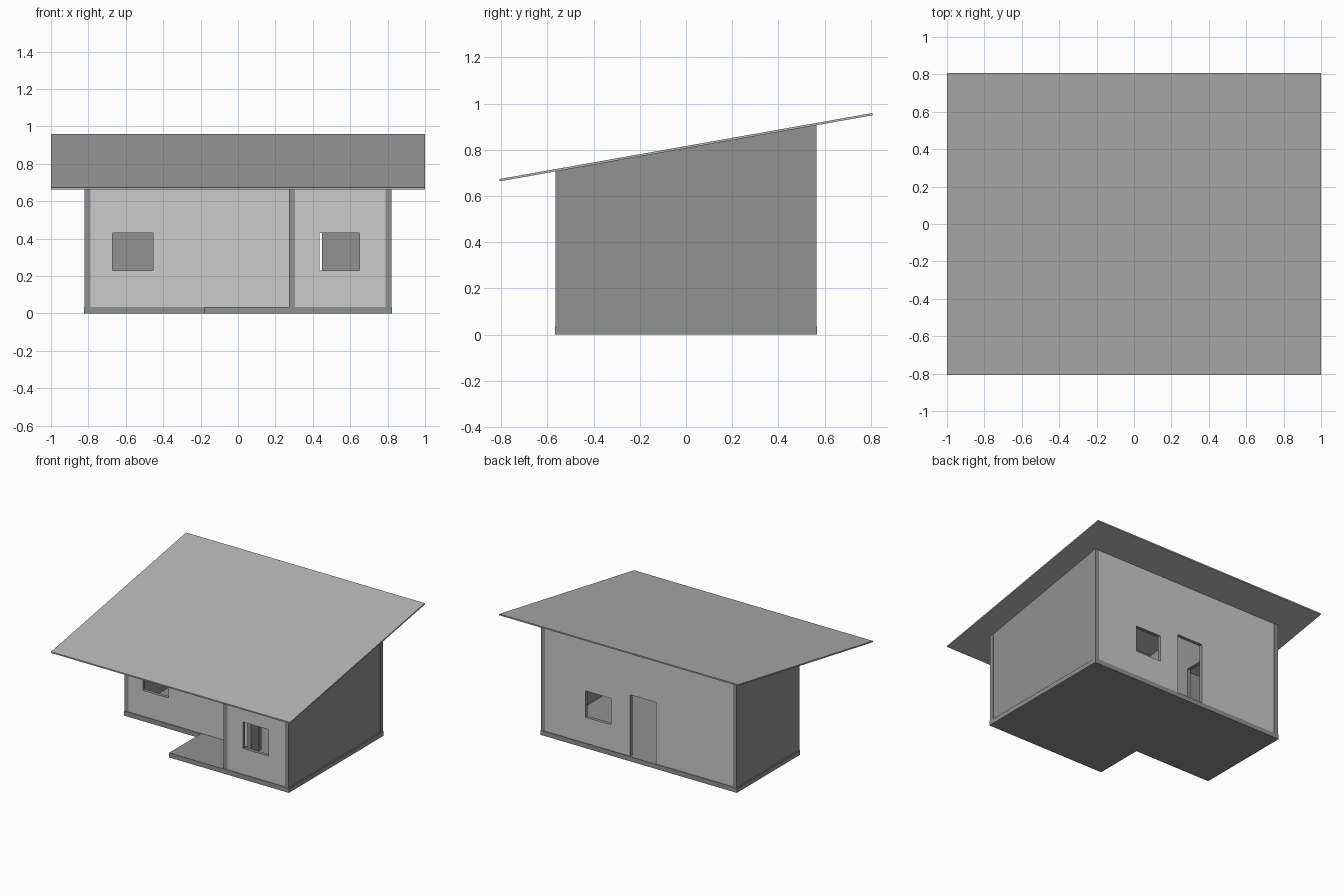
import bpy, bmesh

if "Cube" in bpy.data.objects:
    bpy.data.objects.remove(bpy.data.objects["Cube"])

X, Y = 0.82, 0.564          # outer wall extents
YR = -0.185                 # front face of the recessed wall
XP = 0.29                   # wall between wing and porch
FLOOR, T, IN = 0.035, 0.026, 0.003


def grey(name, v):
    m = bpy.data.materials.new(name)
    m.diffuse_color = (v, v, v, 1)
    m.use_nodes = True
    m.node_tree.nodes["Principled BSDF"].inputs["Base Color"].default_value = m.diffuse_color
    return m


DARK = grey("dark_grey", 0.284)      # frame, slab, side and inside walls
ROOF = grey("roof_grey", 0.46)
MID = grey("mid_grey", 0.64)         # recessed and back facade
LIGHT = grey("light_grey", 0.80)     # wing facade


def roof_z(y):
    return 0.806 + 0.177 * y


def prism(name, outline, bottom, top, mat=DARK):
    """Upright solid over an xy outline; bottom and top give z as functions of y."""
    bm = bmesh.new()
    lo = [bm.verts.new((x, y, bottom(y))) for x, y in outline]
    hi = [bm.verts.new((x, y, top(y))) for x, y in outline]
    bm.faces.new(lo)
    bm.faces.new(hi)
    n = len(outline)
    for i in range(n):
        j = (i + 1) % n
        bm.faces.new((lo[i], lo[j], hi[j], hi[i]))
    bmesh.ops.recalc_face_normals(bm, faces=bm.faces)
    mesh = bpy.data.meshes.new(name)
    bm.to_mesh(mesh)
    bm.free()
    mesh.materials.append(mat)
    ob = bpy.data.objects.new(name, mesh)
    bpy.context.collection.objects.link(ob)
    return ob


def rect(x0, x1, y0, y1):
    return [(x0, y0), (x1, y0), (x1, y1), (x0, y1)]


def wall(name, x0, x1, y0, y1, openings=(), facade=None, side=-1):
    """Wall up to the roof; openings are (start, end, z0, z1) along its length.
    A facade material is put on the outer face, on the given y side."""
    ob = prism(name, rect(x0, x1, y0, y1), lambda y: FLOOR, roof_z)
    for a, b, z0, z1 in openings:
        if x1 - x0 > y1 - y0:
            r = rect(a, b, y0 - 0.1, y1 + 0.1)
        else:
            r = rect(x0 - 0.1, x1 + 0.1, a, b)
        cutter = prism(name + "_cutter", r, lambda y: z0, lambda y: z1)
        cutter.hide_render = True
        mod = ob.modifiers.new("opening", 'BOOLEAN')
        mod.operation, mod.solver, mod.object = 'DIFFERENCE', 'EXACT', cutter
        bpy.context.view_layer.objects.active = ob
        bpy.ops.object.modifier_apply(modifier=mod.name)
        bpy.data.objects.remove(cutter)
    if facade:
        ob.data.materials.append(facade)
        outer = y0 if side < 0 else y1
        for p in ob.data.polygons:
            if p.normal.y * side > 0.9 and abs(p.center.y - outer) < 0.001:
                p.material_index = len(ob.data.materials) - 1
    return ob


WIN = (0.23, 0.43)
DOOR = (FLOOR, 0.50)

# L-shaped floor slab including the porch
S = 0.003
prism("floor_slab",
      [(-X - S, YR - S), (-0.18, YR - S), (-0.18, -Y - S), (X + S, -Y - S),
       (X + S, Y + S), (-X - S, Y + S)],
      lambda y: 0.0, lambda y: FLOOR)

# sloping roof sheet
prism("roof", rect(-1, 1, -0.807, 0.807), roof_z, lambda y: roof_z(y) + 0.01, ROOF)

# corner posts
P = 0.032
for name, x, y in [("back_left", -X, Y - P), ("back_right", X - P, Y - P),
                   ("front_left", -X, YR), ("front_right", X - P, -Y),
                   ("wing_front", XP - P / 2, -Y), ("wing_inner", XP - P / 2, YR)]:
    prism(name + "_post", rect(x, x + P, y, y + P), lambda y: FLOOR, roof_z)

# walls between the posts
XI, YI = X - P, Y - P
wall("back_wall", -XI, XI, Y - IN - T, Y - IN,
     [(0.235, 0.45, *WIN), (-0.14, 0.075, *DOOR)], MID, 1)
wall("recessed_front_wall", -XI, XP - P / 2, YR + IN, YR + IN + T,
     [(-0.67, -0.455, *WIN)], MID)
wall("wing_front_wall", XP + P / 2, XI, -Y + IN, -Y + IN + T,
     [(0.435, 0.65, *WIN)], LIGHT)
wall("right_wall", X - IN - T, X - IN, -YI, YI)
wall("left_wall", -X + IN, -X + IN + T, YR + P, YI)
wall("porch_side_wall", XP - T / 2, XP + T / 2, -YI, YR, [(-0.49, -0.28, *DOOR)])

# inside partition with doorway
wall("partition_wall", -0.28 - T, -0.28, YR + IN + T, Y - IN - T, [(0.24, 0.45, *DOOR)])
